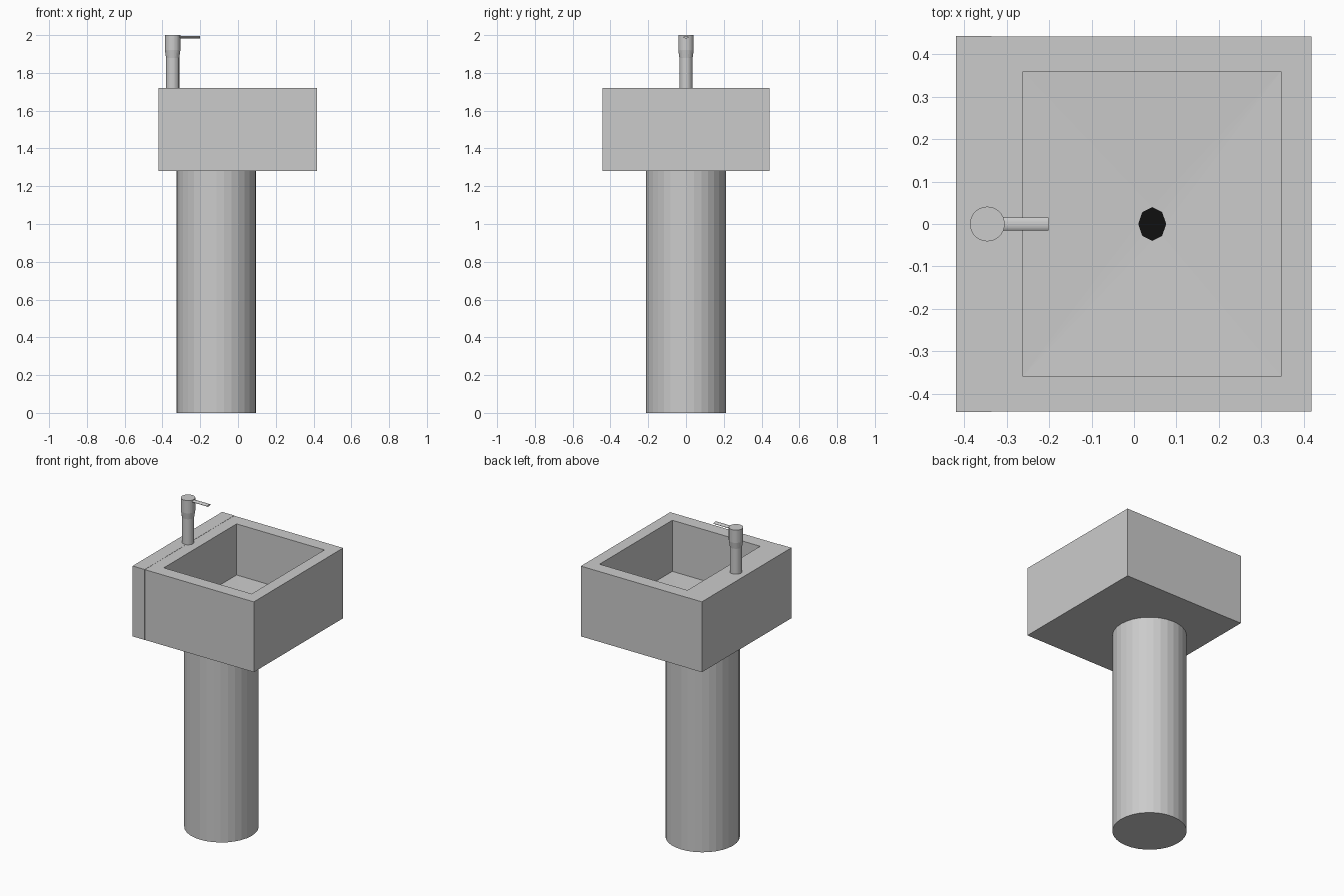
import bpy, bmesh
from math import cos, sin, pi

if "Cube" in bpy.data.objects:
    bpy.data.objects.remove(bpy.data.objects["Cube"])


def make_object(name, bm):
    bmesh.ops.recalc_face_normals(bm, faces=bm.faces)
    mesh = bpy.data.meshes.new(name)
    bm.to_mesh(mesh)
    bm.free()
    obj = bpy.data.objects.new(name, mesh)
    bpy.context.collection.objects.link(obj)
    return obj


def rect(bm, x0, x1, y, z):
    return [bm.verts.new(p) for p in ((x1, y, z), (x0, y, z), (x0, -y, z), (x1, -y, z))]


def ring(bm, x, y, z, rx, ry, n):
    return [bm.verts.new((x + rx * cos(2 * pi * i / n), y + ry * sin(2 * pi * i / n), z))
            for i in range(n)]


def bridge(bm, loops):
    for a, b in zip(loops, loops[1:]):
        n = len(a)
        for i in range(n):
            j = (i + 1) % n
            bm.faces.new((a[i], a[j], b[j], b[i]))


def lathe(name, x, profile, n):
    bm = bmesh.new()
    loops = [ring(bm, x, 0, z, r, r, n) for r, z in profile]
    bridge(bm, loops)
    bm.faces.new(loops[0])
    bm.faces.new(loops[-1])
    return make_object(name, bm)


# Basin: outer walls, rim, inner walls and a floor falling to the drain
DRAIN_X, DRAIN_Z = 0.043, 1.39
bm = bmesh.new()
loops = [rect(bm, -0.336, 0.419, 0.442, 1.28), rect(bm, -0.336, 0.419, 0.442, 1.72),
         rect(bm, -0.262, 0.347, 0.36, 1.72), rect(bm, -0.262, 0.347, 0.36, 1.40)]
bridge(bm, loops)
bm.faces.new(loops[0])
corners = loops[-1]
hole = ring(bm, DRAIN_X, 0, DRAIN_Z, 0.033, 0.04, 8)
for i, c in enumerate(corners):
    a, b, d = hole[2 * i], hole[2 * i + 1], hole[(2 * i + 2) % 8]
    bm.faces.new((c, a, b))
    bm.faces.new((c, b, d))
    bm.faces.new((c, d, corners[(i + 1) % 4]))
make_object("basin", bm)

# Dark drain
bm = bmesh.new()
bm.faces.new(ring(bm, DRAIN_X, 0, DRAIN_Z, 0.033, 0.04, 8))
drain = make_object("drain", bm)
black = bpy.data.materials.new("drain_black")
black.diffuse_color = (0.005, 0.005, 0.005, 1)
black.use_nodes = True
black.node_tree.nodes["Principled BSDF"].inputs["Base Color"].default_value = black.diffuse_color
drain.data.materials.append(black)

# Slab behind the basin that carries the tap, a hair proud of it
bm = bmesh.new()
loops = [rect(bm, -0.42, -0.336, 0.443, 1.28), rect(bm, -0.42, -0.336, 0.443, 1.721)]
bridge(bm, loops)
for loop in loops:
    bm.faces.new(loop)
make_object("back_slab", bm)

# Pedestal and tap body
lathe("pedestal", -0.115, [(0.211, 0), (0.211, 1.28)], 32)
tap = lathe("tap_body", -0.346, [(0.035, 1.72), (0.035, 1.88), (0.041, 1.92), (0.041, 2.0)], 32)

# Flat spout pointing over the basin
spout = lathe("tap_spout", 0, [(1, -0.5), (1, 0.5)], 16)
spout.scale = (0.006, 0.015, 0.124)
spout.rotation_euler = (0, pi / 2, 0)
spout.location = (-0.264, 0, 1.989)
